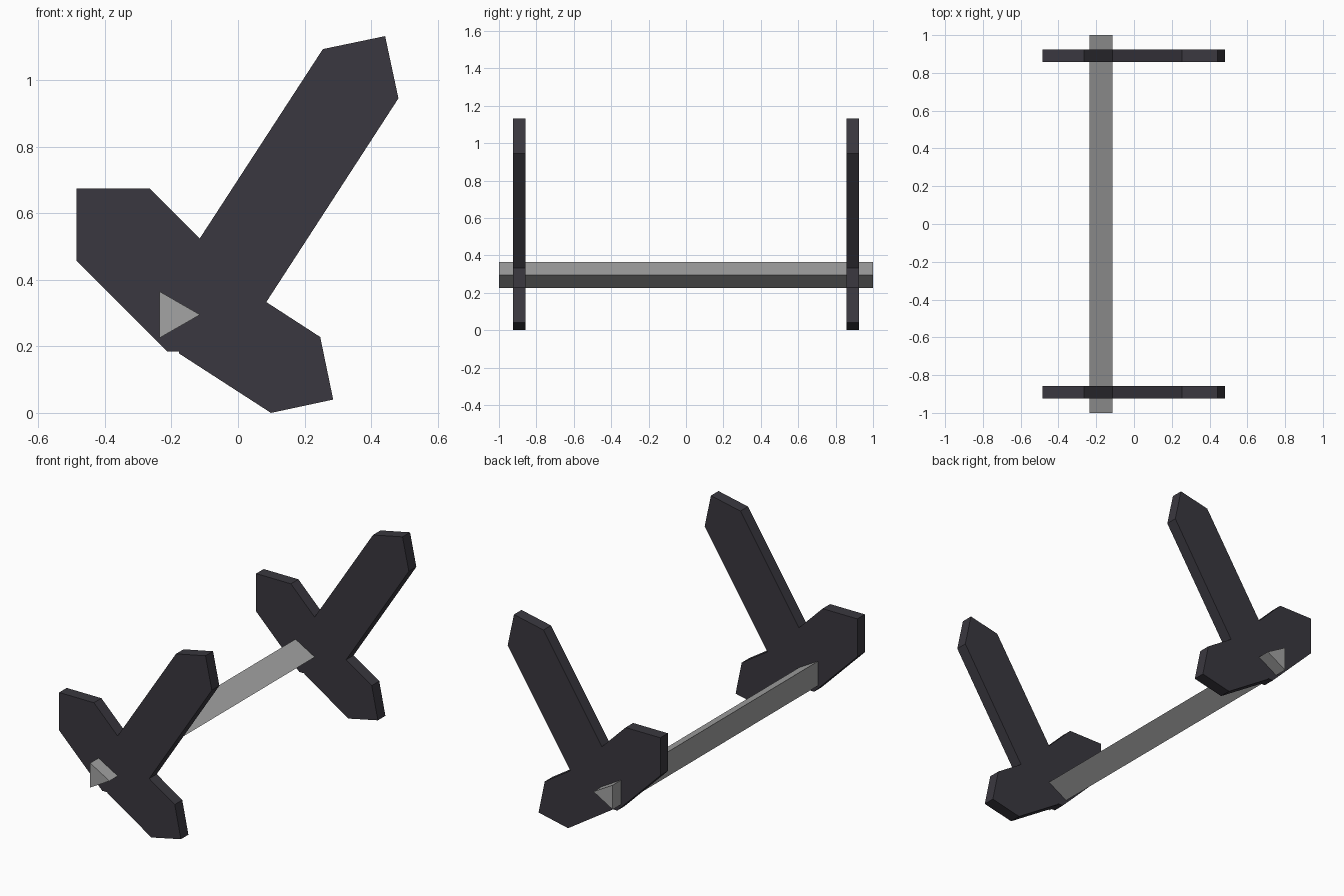
import bpy, bmesh

if "Cube" in bpy.data.objects:
    bpy.data.objects.remove(bpy.data.objects["Cube"])


def material(name, rgb):
    m = bpy.data.materials.new(name)
    m.diffuse_color = (*rgb, 1)
    m.use_nodes = True
    m.node_tree.nodes["Principled BSDF"].inputs["Base Color"].default_value = m.diffuse_color
    return m


def prism(name, profile, y0, y1, mat):
    """Extrude an (x, z) profile from y0 to y1."""
    bm = bmesh.new()
    face = bm.faces.new([bm.verts.new((x, y0, z)) for x, z in profile])
    ext = bmesh.ops.extrude_face_region(bm, geom=[face])
    verts = [v for v in ext["geom"] if isinstance(v, bmesh.types.BMVert)]
    bmesh.ops.translate(bm, verts=verts, vec=(0, y1 - y0, 0))
    bmesh.ops.recalc_face_normals(bm, faces=bm.faces)
    mesh = bpy.data.meshes.new(name)
    bm.to_mesh(mesh)
    bm.free()
    mesh.materials.append(mat)
    obj = bpy.data.objects.new(name, mesh)
    bpy.context.collection.objects.link(obj)
    return obj


dark = material("dark charcoal", (0.042, 0.039, 0.050))
grey = material("mid grey", (0.37, 0.37, 0.37))

# three-armed side plates: rear arm, long upper arm, lower arm
plate = [(-0.485, 0.677), (-0.265, 0.677), (-0.115, 0.527),
         (0.255, 1.096), (0.442, 1.135), (0.482, 0.948),
         (0.085, 0.336), (0.247, 0.231), (0.286, 0.043), (0.099, 0.003),
         (-0.178, 0.182), (-0.178, 0.187), (-0.212, 0.187), (-0.485, 0.460)]
plate = [(x, z - 0.003) for x, z in plate]
for side, label in ((-1, "front"), (1, "back")):
    prism(label + "_plate", plate, side * 0.925, side * 0.857, dark)

# triangular crossbar through both plates
prism("crossbar", [(-0.236, 0.365), (-0.114, 0.295), (-0.236, 0.225)], -1, 1, grey)
